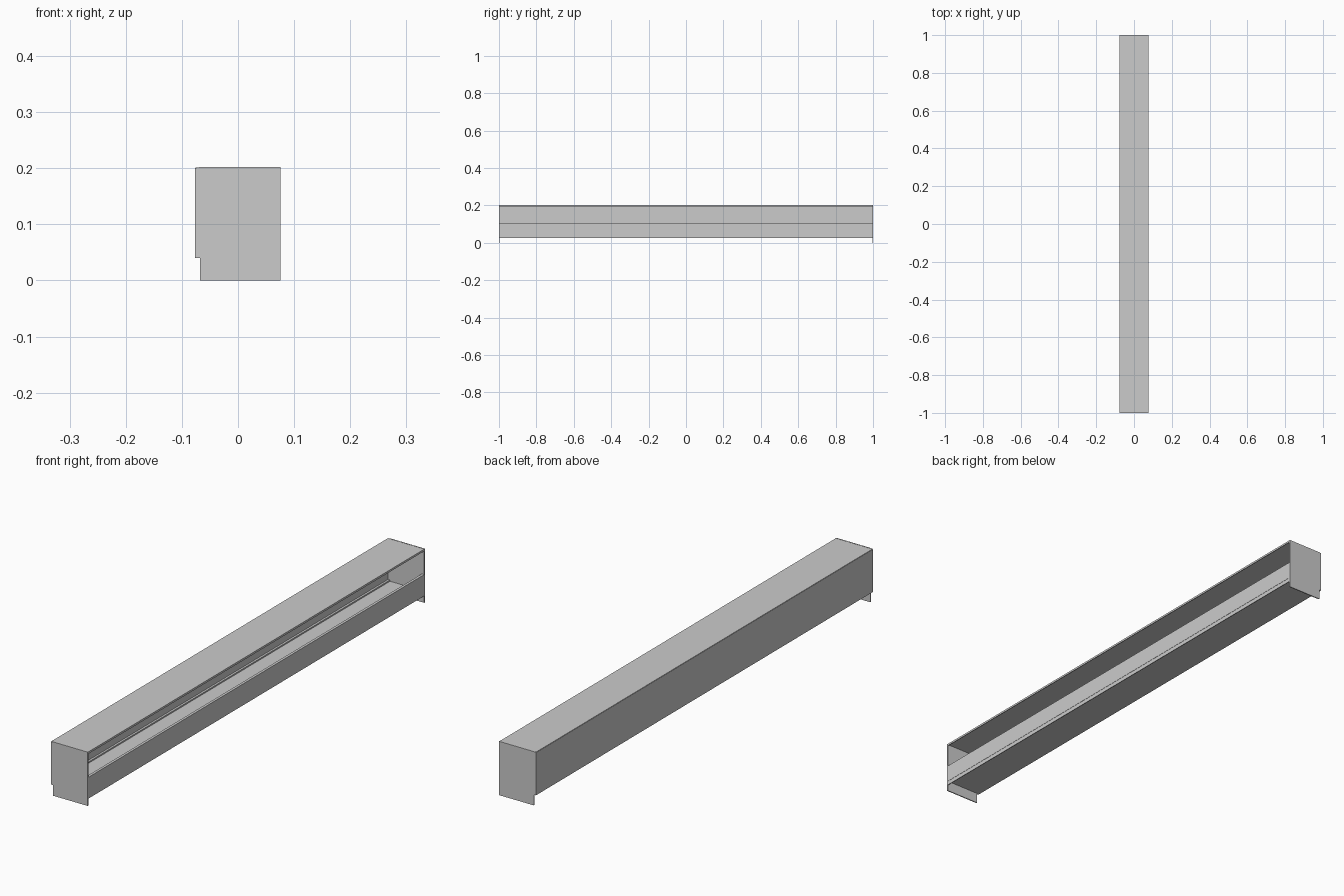
import bpy, bmesh

if "Cube" in bpy.data.objects:
    bpy.data.objects.remove(bpy.data.objects["Cube"])

L = 1.0          # half length
T = 0.003        # sheet thickness
END = 0.004      # end plate thickness


def prism(name, profile, y0, y1):
    """Extrude an x-z profile along y."""
    bm = bmesh.new()
    face = bm.faces.new([bm.verts.new((x, y0, z)) for x, z in profile])
    out = bmesh.ops.extrude_face_region(bm, geom=[face])
    verts = [v for v in out["geom"] if isinstance(v, bmesh.types.BMVert)]
    bmesh.ops.translate(bm, verts=verts, vec=(0, y1 - y0, 0))
    bmesh.ops.recalc_face_normals(bm, faces=bm.faces)
    mesh = bpy.data.meshes.new(name)
    bm.to_mesh(mesh)
    bm.free()
    ob = bpy.data.objects.new(name, mesh)
    bpy.context.collection.objects.link(ob)
    return ob


def bar(name, x0, x1, z0, z1, inset=END):
    return prism(name, [(x0, z0), (x1, z0), (x1, z1), (x0, z1)],
                 -L + inset, L - inset)


# Notched end plates closing both ends
plate = [(-0.068, 0), (0.076, 0), (0.076, 0.202), (-0.068, 0.202),
         (-0.077, 0.200), (-0.077, 0.040), (-0.068, 0.040)]
prism("end_plate_front", plate, -L, -L + END)
prism("end_plate_back", plate, L - END, L)

# Back wall and the angle that joins it to the floor
bar("back_wall", -0.077, -0.077 + T, 0.040, 0.200)
bar("back_floor_angle", -0.077 + T, -0.066, 0.040 + T, 0.048)

# Top cover with a short folded front edge
prism("top_cover", [(-0.076, 0.2015), (-0.076, 0.1985), (0.073, 0.1985),
                    (0.073, 0.194), (0.076, 0.194), (0.076, 0.2015)],
      -L + END, L - END)

# Floor tray
bar("floor_tray", -0.077 + T, 0.073, 0.040, 0.040 + T)

# Low front panel with a folded top edge, leaving the upper half open
prism("front_panel", [(0.073, 0.040), (0.076, 0.040), (0.076, 0.106),
                      (0.066, 0.106), (0.066, 0.103), (0.073, 0.103)],
      -L + END, L - END)

# Slightly recessed drip lip under the front panel
bar("drip_lip", 0.072, 0.075, 0.025, 0.040)
